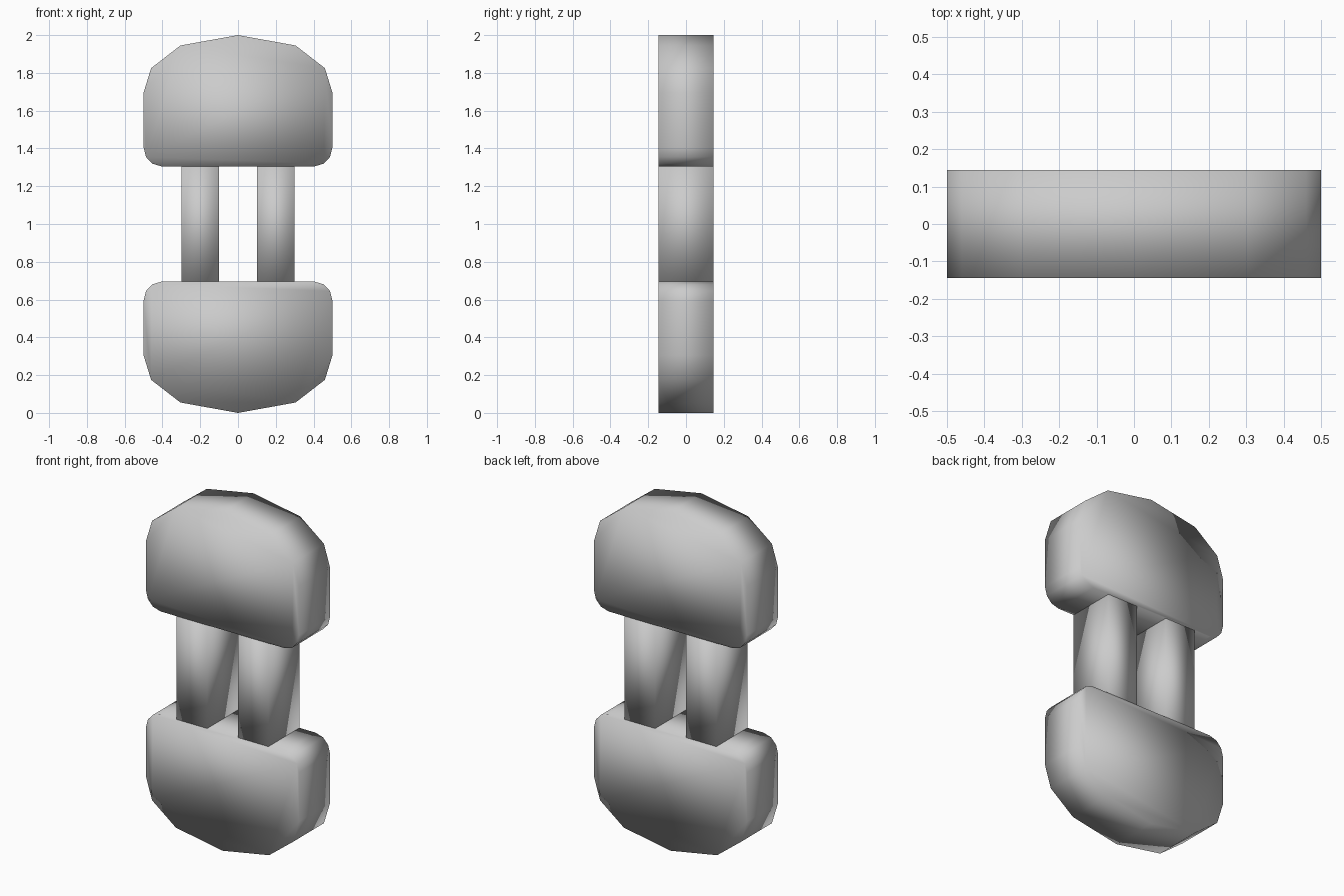
import bpy, bmesh

if "Cube" in bpy.data.objects:
    bpy.data.objects.remove(bpy.data.objects["Cube"])

HALF_DEPTH = 0.145

def prism(name, profile):
    """Extrude a closed x/z outline through the model's depth, smooth shaded."""
    bm = bmesh.new()
    face = bm.faces.new([bm.verts.new((x, -HALF_DEPTH, z)) for x, z in profile])
    ext = bmesh.ops.extrude_face_region(bm, geom=[face])
    moved = [v for v in ext["geom"] if isinstance(v, bmesh.types.BMVert)]
    bmesh.ops.translate(bm, verts=moved, vec=(0, 2 * HALF_DEPTH, 0))
    bmesh.ops.recalc_face_normals(bm, faces=bm.faces[:])
    for f in bm.faces:
        f.smooth = True
    mesh = bpy.data.meshes.new(name)
    bm.to_mesh(mesh)
    bm.free()
    obj = bpy.data.objects.new(name, mesh)
    bpy.context.collection.objects.link(obj)
    return obj

# Right half of the upper block outline, domed top to rounded underside
half = [(0.305, 1.945), (0.46, 1.825), (0.5, 1.695), (0.5, 1.405),
        (0.487, 1.355), (0.455, 1.32), (0.405, 1.305)]
outline = [(0, 2.0)] + half + [(-x, z) for x, z in reversed(half)]

# Upper block and its mirror image below
prism("upper_block", outline)
prism("lower_block", [(x, 2 - z) for x, z in outline])

# Two square-cut posts joining the blocks
for side, x0 in (("left", -0.3), ("right", 0.1)):
    x1 = x0 + 0.2
    prism(side + "_post", [(x0, 0.695), (x1, 0.695), (x1, 1.305), (x0, 1.305)])
